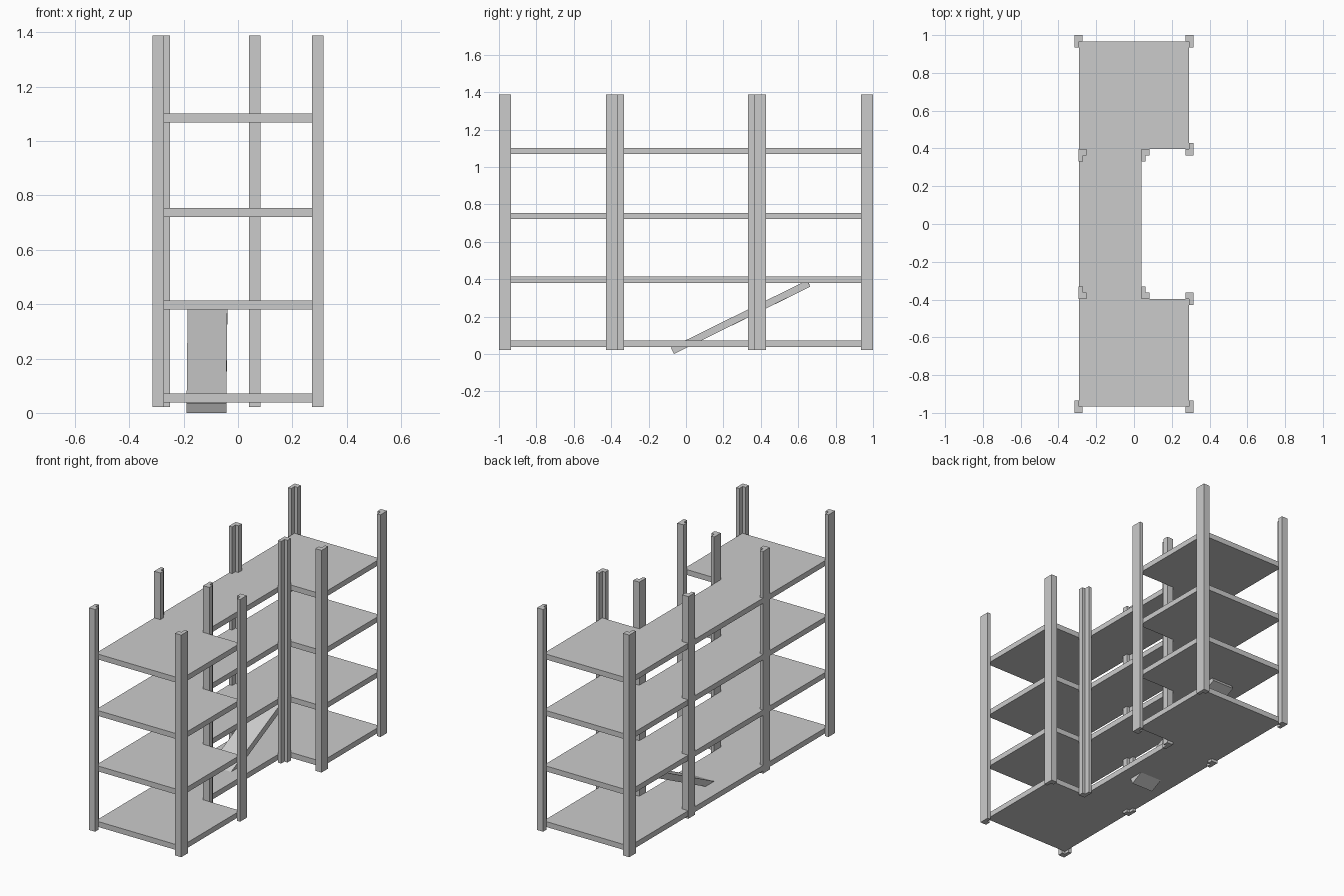
import bpy, math
from mathutils import Matrix

if "Cube" in bpy.data.objects:
    bpy.data.objects.remove(bpy.data.objects["Cube"])

HX, HY = 0.292, 0.967        # shelf half extents
NX, NY = 0.04, 0.396         # notch depth edge and half width
FX, FY = 0.042, 0.065        # post flange lengths
TX, TY = 0.022, 0.033        # post flange thicknesses


def extrude(name, outline, z0, z1):
    """Closed prism from a 2D outline."""
    n = len(outline)
    verts = [(x, y, z) for z in (z0, z1) for x, y in outline]
    faces = [list(range(n))[::-1], list(range(n, 2 * n))]
    faces += [[i, (i + 1) % n, n + (i + 1) % n, n + i] for i in range(n)]
    area = sum(outline[i][0] * outline[(i + 1) % n][1]
               - outline[(i + 1) % n][0] * outline[i][1] for i in range(n))
    if area < 0:
        faces = [f[::-1] for f in faces]
    mesh = bpy.data.meshes.new(name)
    mesh.from_pydata(verts, [], faces)
    obj = bpy.data.objects.new(name, mesh)
    bpy.context.collection.objects.link(obj)
    return obj


def angle_post(name, x, y, sx, sy):
    """L-section upright: outer corner at (x, y), flanges run along sx and sy."""
    section = [(0, 0), (FX, 0), (FX, TY), (TX, TY), (TX, FY), (0, FY)]
    extrude(name, [(x + sx * a, y + sy * b) for a, b in section], 0.022, 1.388)


# U-shaped shelves
shelf = [(-HX, -HY), (HX, -HY), (HX, -NY), (NX, -NY),
         (NX, NY), (HX, NY), (HX, HY), (-HX, HY)]
for i, z in enumerate((0.0385, 0.380, 0.721, 1.068)):
    extrude(f"shelf_{i + 1}", shelf, z, z + 0.033)

# Angle-iron uprights, mirrored front to back
for s, side in ((-1, "front"), (1, "rear")):
    angle_post(f"{side}_left_corner_post", -HX - TX, s * (HY + TY), 1, -s)
    angle_post(f"{side}_right_corner_post", HX + TX, s * (HY + TY), -1, -s)
    angle_post(f"{side}_notch_outer_post", HX + TX, s * (NY - TY), -1, s)
    angle_post(f"{side}_notch_inner_post", NX, s * NY, 1, -s)
    angle_post(f"{side}_back_post", -HX - 0.001, s * NY, 1, -s)

# Loose plank leaning from the floor to the underside of the second shelf
angle = math.radians(26.3)
plank = extrude("leaning_plank", [(-0.073, 0), (0.073, 0), (0.073, 0.813), (-0.073, 0.813)],
                0, 0.038)
plank.data.transform(Matrix.Translation((-0.116, -0.064, 0.0))
                     @ Matrix.Rotation(math.radians(-0.3), 4, 'Z')
                     @ Matrix.Rotation(angle, 4, 'X'))
